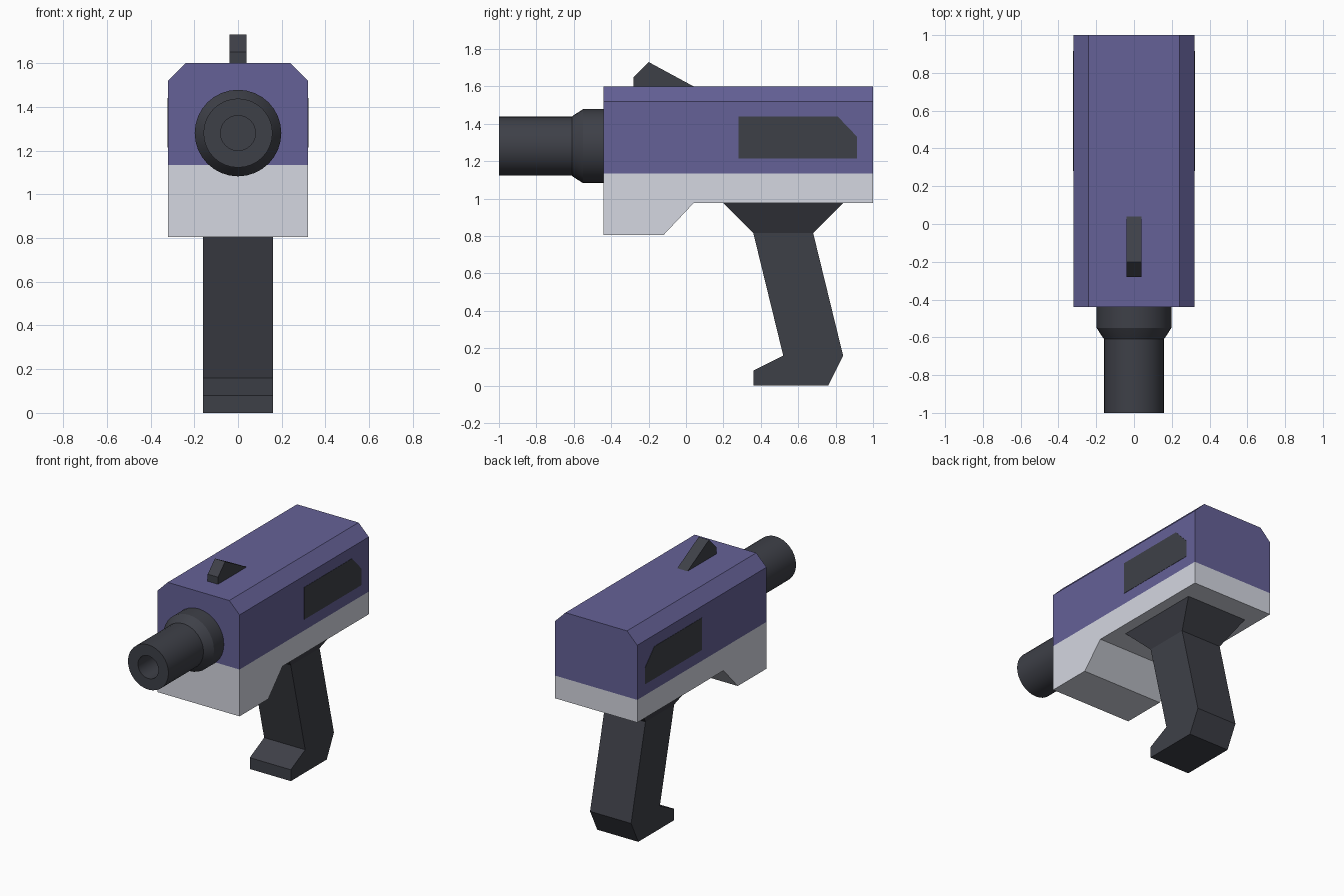
import bpy, bmesh, math
from mathutils import Vector

if "Cube" in bpy.data.objects:
    bpy.data.objects.remove(bpy.data.objects["Cube"])


def material(name, rgb):
    m = bpy.data.materials.new(name)
    m.diffuse_color = (*rgb, 1)
    m.use_nodes = True
    m.node_tree.nodes["Principled BSDF"].inputs["Base Color"].default_value = m.diffuse_color
    return m


PURPLE = material("purple", (0.13, 0.12, 0.31))
PALE = material("pale_grey", (0.66, 0.68, 0.75))
DARK = material("charcoal", (0.048, 0.051, 0.064))


def finish(bm, name, mat):
    bmesh.ops.recalc_face_normals(bm, faces=bm.faces)
    me = bpy.data.meshes.new(name)
    bm.to_mesh(me)
    bm.free()
    me.materials.append(mat)
    ob = bpy.data.objects.new(name, me)
    bpy.context.collection.objects.link(ob)
    return ob


def loft(name, start, end, mat):
    """Closed solid between two matching outlines."""
    bm = bmesh.new()
    a = [bm.verts.new(p) for p in start]
    b = [bm.verts.new(p) for p in end]
    bm.faces.new(a)
    bm.faces.new(b[::-1])
    for i in range(len(a)):
        j = (i + 1) % len(a)
        bm.faces.new((a[i], b[i], b[j], a[j]))
    return finish(bm, name, mat)


def side_prism(name, yz, x0, x1, mat):
    """Side profile extruded across x."""
    return loft(name, [(x0, y, z) for y, z in yz], [(x1, y, z) for y, z in yz], mat)


# Upper housing: chamfered front profile run along y
upper = [(-0.32, 1.135), (0.32, 1.135), (0.32, 1.52),
         (0.24, 1.6), (-0.24, 1.6), (-0.32, 1.52)]
loft("upper_housing", [(x, -0.44, z) for x, z in upper],
     [(x, 1.0, z) for x, z in upper], PURPLE)

# Lower housing with deeper front block
side_prism("lower_housing", [(-0.44, 0.805), (-0.12, 0.805), (0.04, 0.975),
                             (1.0, 0.975), (1.0, 1.135), (-0.44, 1.135)],
           -0.32, 0.32, PALE)

# Grip and its flared mount
side_prism("grip", [(0.36, 0.815), (0.52, 0.16), (0.36, 0.08), (0.36, 0),
                    (0.76, 0), (0.84, 0.16), (0.68, 0.815)], -0.16, 0.16, DARK)


def rectangle(x, y0, y1, z):
    return [(-x, y0, z), (x, y0, z), (x, y1, z), (-x, y1, z)]


loft("grip_mount", rectangle(0.16, 0.36, 0.68, 0.815),
     rectangle(0.24, 0.2, 0.84, 0.975), DARK)

# Front sight
side_prism("sight", [(-0.28, 1.6), (-0.28, 1.65), (-0.2, 1.73), (0.04, 1.6)],
           -0.04, 0.04, DARK)

# Thin inset panels on both sides
panel = [(0.28, 1.213), (0.915, 1.213), (0.915, 1.33), (0.81, 1.44), (0.28, 1.44)]
for label, s in (("left", -1), ("right", 1)):
    side_prism(label + "_panel", panel, s * 0.318, s * 0.322, DARK)

# Barrel with bore and stepped collar, turned around the y axis
turned = [(0, -0.8), (0.08, -0.8), (0.08, -1.0), (0.158, -1.0), (0.158, -0.61),
          (0.166, -0.6), (0.198, -0.55), (0.198, -0.44)]
bm = bmesh.new()
vs = [bm.verts.new((r, y, 1.28)) for r, y in turned]
es = [bm.edges.new(p) for p in zip(vs, vs[1:])]
bmesh.ops.spin(bm, geom=vs + es, cent=(0, 0, 1.28), axis=(0, 1, 0),
               angle=2 * math.pi, steps=32)
bmesh.ops.remove_doubles(bm, verts=bm.verts, dist=1e-4)
rim = [e for e in bm.edges if e.is_boundary]
bmesh.ops.holes_fill(bm, edges=rim, sides=0)
barrel = finish(bm, "barrel", DARK)
bpy.context.view_layer.objects.active = barrel
barrel.select_set(True)
bpy.ops.object.shade_smooth_by_angle(angle=math.radians(30))
